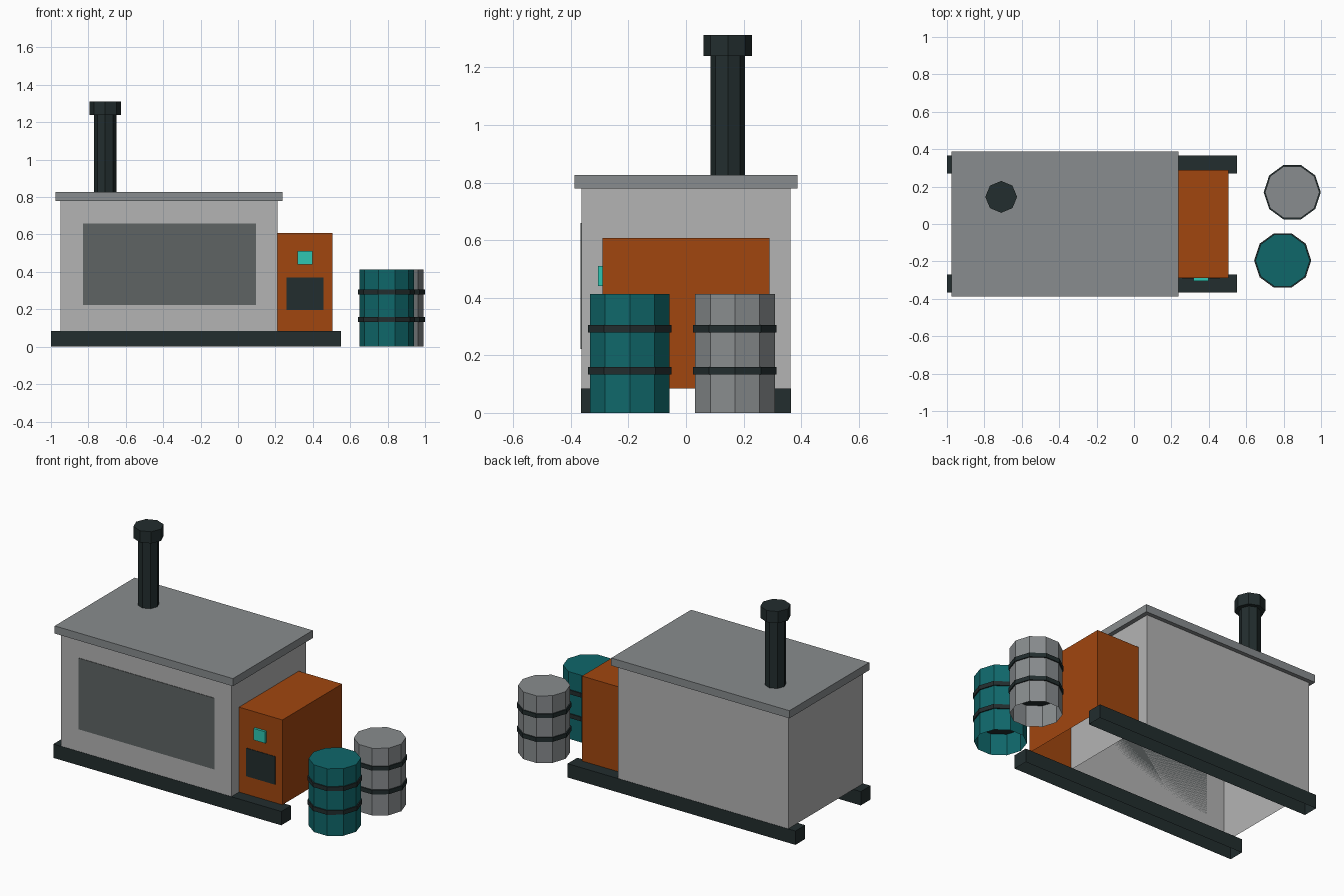
import bpy, bmesh, math
from mathutils import Matrix, Vector

if "Cube" in bpy.data.objects:
    bpy.data.objects.remove(bpy.data.objects["Cube"])


def material(name, rgb):
    m = bpy.data.materials.new(name)
    lin = [(c / 255 / 12.92) if c / 255 <= 0.04045 else ((c / 255 + 0.055) / 1.055) ** 2.4 for c in rgb]
    m.diffuse_color = (*lin, 1)
    m.use_nodes = True
    m.node_tree.nodes["Principled BSDF"].inputs["Base Color"].default_value = m.diffuse_color
    return m


WALL = material("pale_grey", (180, 180, 180))
GREY = material("mid_grey", (136, 140, 142))
WINDOW = material("window_grey", (95, 100, 100))
DARK = material("dark_slate", (34, 45, 46))
ORANGE = material("burnt_orange", (161, 70, 15))
TEAL = material("deep_teal", (15, 103, 106))
LAMP = material("bright_turquoise", (46, 198, 178))


def finish(name, bm, mat, open_sides):
    # drop the hidden faces that point along the given directions
    bm.normal_update()
    drop = [f for f in bm.faces if any(f.normal.dot(Vector(d)) > 0.99 for d in open_sides)]
    bmesh.ops.delete(bm, geom=drop, context='FACES')
    me = bpy.data.meshes.new(name)
    bm.to_mesh(me)
    bm.free()
    me.materials.append(mat)
    bpy.context.collection.objects.link(bpy.data.objects.new(name, me))


def box(name, x, y, z, mat, open_sides=()):
    bm = bmesh.new()
    centre = [(a + b) / 2 for a, b in (x, y, z)]
    size = [b - a for a, b in (x, y, z)]
    bmesh.ops.create_cube(bm, size=1, matrix=Matrix.Translation(centre) @ Matrix.Diagonal((*size, 1)))
    finish(name, bm, mat, open_sides)


def prism(name, sides, radius, x, y, z, mat, open_sides=()):
    bm = bmesh.new()
    place = Matrix.Translation((x, y, sum(z) / 2)) @ Matrix.Rotation(math.pi / 2, 4, 'Z')
    bmesh.ops.create_cone(bm, cap_ends=True, segments=sides, radius1=radius, radius2=radius,
                          depth=z[1] - z[0], matrix=place)
    finish(name, bm, mat, open_sides)


DOWN, LEFT = (0, 0, -1), (-1, 0, 0)

# skids
box("front_skid", (-1, 0.55), (-0.365, -0.27), (0, 0.085), DARK, [DOWN])
box("back_skid", (-1, 0.55), (0.27, 0.365), (0, 0.085), DARK, [DOWN])

# housing, roof and front panel
box("housing", (-0.95, 0.21), (-0.363, 0.363), (0.085, 0.78), WALL, [DOWN])
box("roof", (-0.975, 0.237), (-0.388, 0.388), (0.78, 0.827), GREY)
box("front_window", (-0.828, 0.095), (-0.366, -0.363), (0.222, 0.66), WINDOW)

# exhaust stack
prism("exhaust_pipe", 8, 0.06, -0.71, 0.145, (0.827, 1.24), DARK)
prism("exhaust_cap", 8, 0.085, -0.71, 0.145, (1.24, 1.312), DARK)

# control cabinet
box("control_cabinet", (0.21, 0.505), (-0.29, 0.29), (0.085, 0.607), ORANGE, [DOWN, LEFT])
box("cabinet_vent", (0.26, 0.457), (-0.293, -0.29), (0.197, 0.37), DARK)
box("cabinet_lamp", (0.319, 0.398), (-0.305, -0.29), (0.44, 0.511), LAMP)

# barrels with two hoops each
for name, x, y, mat in (("teal_barrel", 0.795, -0.195, TEAL), ("grey_barrel", 0.846, 0.17, GREY)):
    prism(name, 10, 0.1455, x, y, (0, 0.413), mat, [DOWN])
    for hoop, z in (("lower", 0.133), ("upper", 0.279)):
        prism(f"{name}_{hoop}_hoop", 10, 0.1525, x, y, (z, z + 0.026), DARK)
